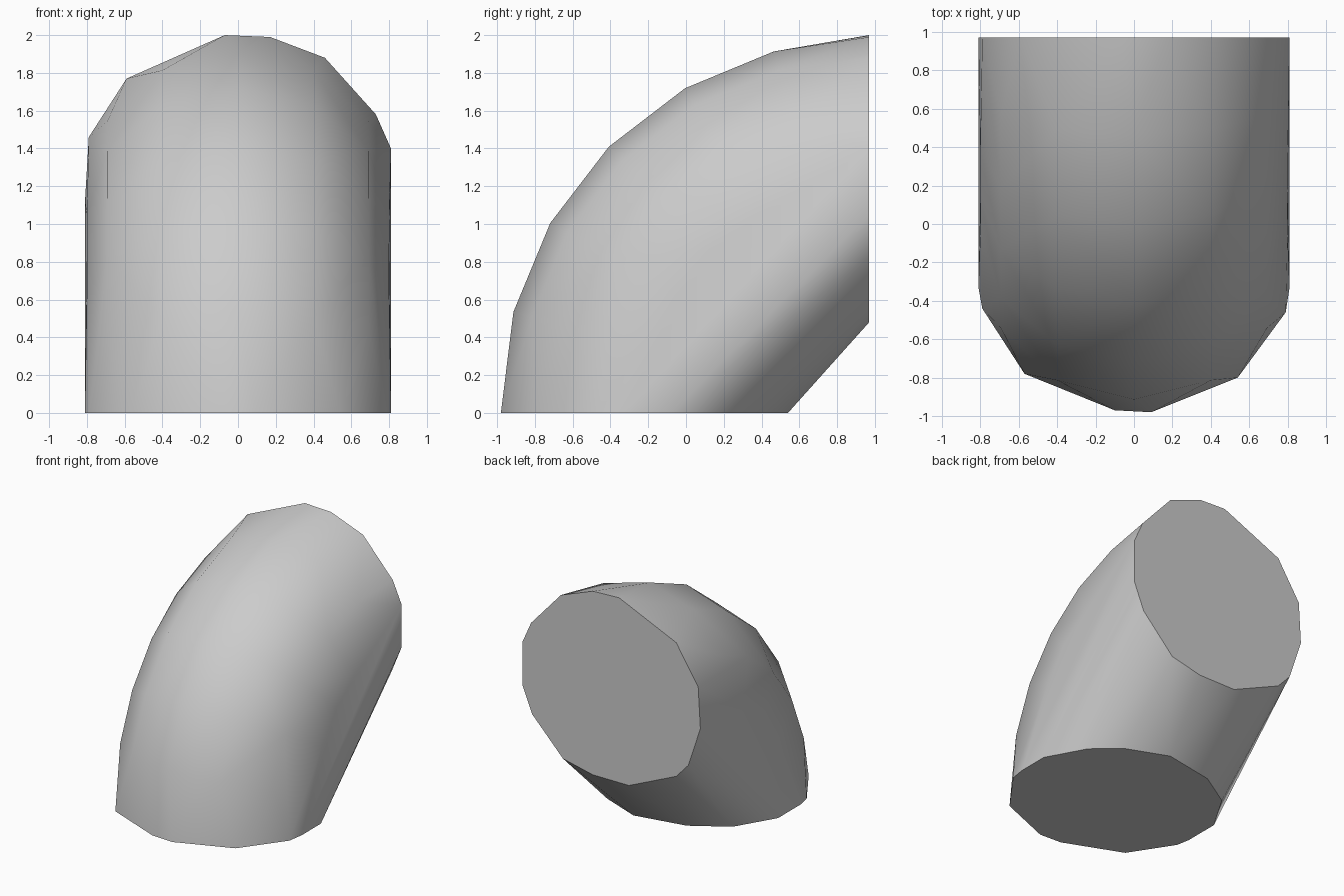
import bpy, bmesh
from math import sin, cos, pi, radians

cube = bpy.data.objects.get("Cube")
if cube:
    bpy.data.objects.remove(cube, do_unlink=True)

# Neutral grey
grey = bpy.data.materials.new("plain_grey")
grey.use_nodes = True
colour = (0.6, 0.6, 0.6, 1)
grey.diffuse_color = colour
grey.node_tree.nodes["Principled BSDF"].inputs["Base Color"].default_value = colour

# Outlines of the two flat ends: (x, y) on the ground, (x, z) at the back
FLOOR_END = [(.54, -.8), (.79, -.46), (.81, -.33), (.81, -.08), (.64, .23),
             (.43, .41), (.1, .54), (-.33, .46), (-.62, .28), (-.81, -.04),
             (-.81, -.33), (-.79, -.44), (-.57, -.78), (-.1, -.97), (.09, -.98)]
BACK_END = [(-.81, 1.12), (-.79, 1.46), (-.59, 1.77), (-.07, 2), (.17, 1.99),
            (.46, 1.88), (.73, 1.58), (.81, 1.4), (.81, 1.05), (.72, .83),
            (.44, .54), (.17, .48), (-.16, .48), (-.59, .67), (-.7, .79)]
BACK = 0.97      # y of the back end and of the bend axis
BEND = 1.18      # bend radius
TUBE = 0.77      # tube radius
AXIS_Z = 0.03
STEPS = 6
SIDES = 12

bm = bmesh.new()
for x, y in FLOOR_END:
    bm.verts.new((x, y, 0))
for x, z in BACK_END:
    bm.verts.new((x, BACK, z))

# Outer half rings swept around the bend
for step in range(1, STEPS):
    bend = pi / 2 * step / STEPS
    for side in range(SIDES // 2 + 1):
        turn = 2 * pi * side / SIDES - pi / 2
        reach = BEND + TUBE * cos(turn)
        bm.verts.new((0.8 * sin(turn), BACK - reach * cos(bend),
                      AXIS_Z + reach * sin(bend)))

# Tight skin around the elbow
hull = bmesh.ops.convex_hull(bm, input=bm.verts[:])
loose = {v for v in hull["geom_interior"] + hull["geom_unused"]
         if isinstance(v, bmesh.types.BMVert)}
bmesh.ops.delete(bm, geom=list(loose), context="VERTS")
bmesh.ops.dissolve_limit(bm, angle_limit=radians(0.5),
                         verts=bm.verts[:], edges=bm.edges[:])
bmesh.ops.recalc_face_normals(bm, faces=bm.faces[:])

mesh = bpy.data.meshes.new("elbow_hull")
bm.to_mesh(mesh)
bm.free()
mesh.materials.append(grey)
elbow = bpy.data.objects.new("elbow_hull", mesh)
bpy.context.collection.objects.link(elbow)

# Smooth tube, crisp flat ends
bpy.ops.object.select_all(action="DESELECT")
elbow.select_set(True)
bpy.context.view_layer.objects.active = elbow
bpy.ops.object.shade_smooth_by_angle(angle=radians(38))
